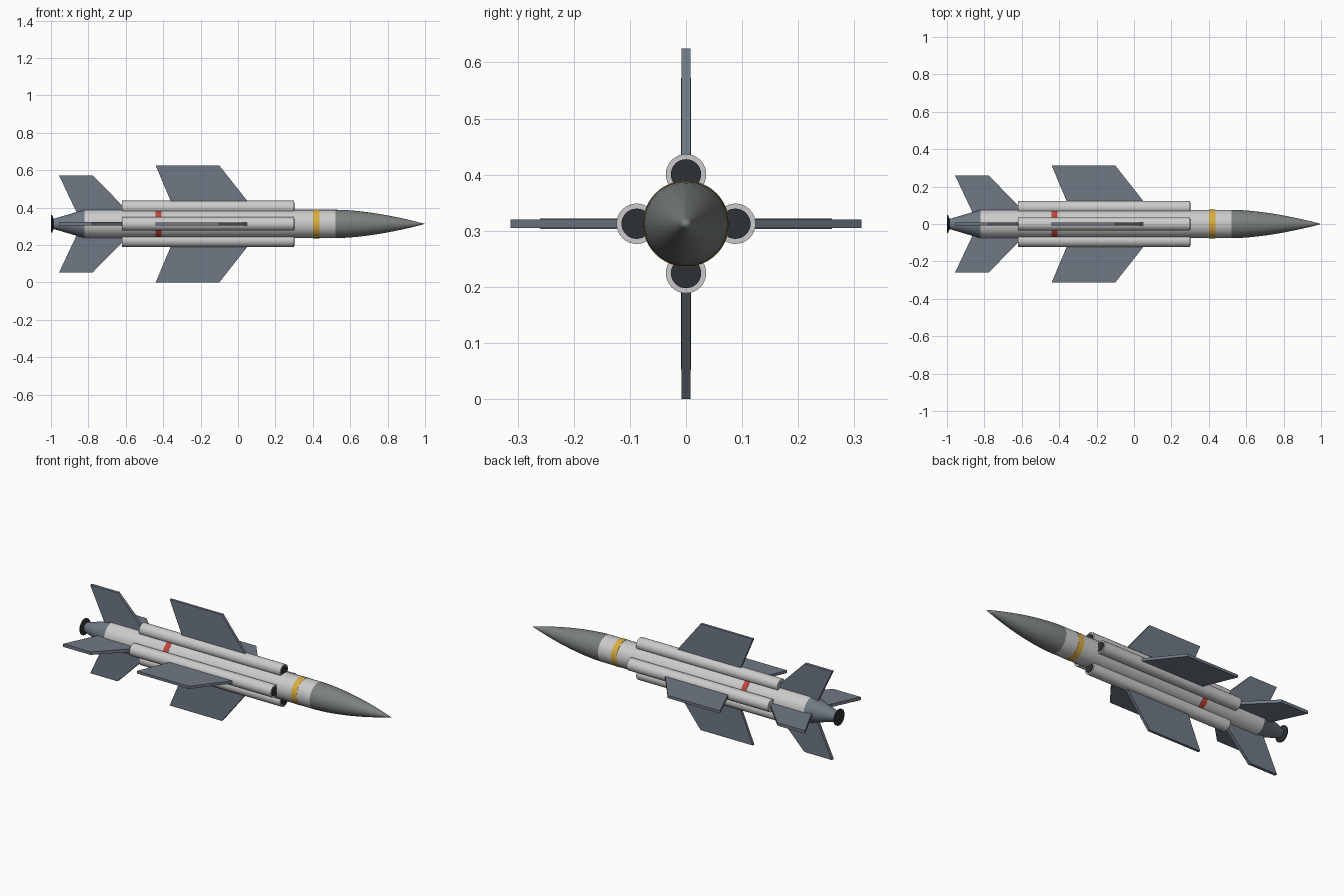
import bpy, bmesh, math
from mathutils import Matrix, Vector

if "Cube" in bpy.data.objects:
    bpy.data.objects.remove(bpy.data.objects["Cube"])

AXIS = 0.3125   # height of the missile centreline
R = 0.076       # body radius


def material(name, rgb):
    m = bpy.data.materials.new(name)
    m.diffuse_color = (*rgb, 1)
    m.use_nodes = True
    m.node_tree.nodes["Principled BSDF"].inputs["Base Color"].default_value = m.diffuse_color
    return m


WHITE = material("pale_grey", (0.60, 0.63, 0.60))
NOSE = material("nose_grey", (0.20, 0.22, 0.21))
SLATE = material("slate", (0.16, 0.19, 0.23))
DARK = material("dark", (0.025, 0.03, 0.035))
YELLOW = material("yellow", (0.70, 0.42, 0.05))
RED = material("red", (0.55, 0.06, 0.04))


def finish(name, bm, mat, smooth=False):
    bmesh.ops.recalc_face_normals(bm, faces=bm.faces)
    mesh = bpy.data.meshes.new(name)
    bm.to_mesh(mesh)
    bm.free()
    ob = bpy.data.objects.new(name, mesh)
    bpy.context.collection.objects.link(ob)
    mesh.materials.append(mat)
    if smooth:
        bpy.ops.object.select_all(action='DESELECT')
        ob.select_set(True)
        bpy.context.view_layer.objects.active = ob
        bpy.ops.object.shade_smooth_by_angle(angle=math.radians(30))
    return ob


def lathe(name, profile, mat, offset=(0, 0), segs=48):
    """Spin (x, radius) points around an x-parallel axis."""
    bm = bmesh.new()
    vs = [bm.verts.new((x, 0, r)) for x, r in profile]
    edges = [bm.edges.new(p) for p in zip(vs, vs[1:])]
    bmesh.ops.spin(bm, geom=vs + edges, cent=(0, 0, 0), axis=(1, 0, 0),
                   angle=math.tau, steps=segs, use_duplicate=False)
    bmesh.ops.remove_doubles(bm, verts=bm.verts, dist=1e-5)
    bmesh.ops.translate(bm, verts=bm.verts, vec=(0, offset[0], AXIS + offset[1]))
    return finish(name, bm, mat, True)


def fin(name, outline, thick, angle, mat):
    """Flat plate from (x, radius) outline, turned about the centreline."""
    bm = bmesh.new()
    f = bm.faces.new([bm.verts.new((x, -thick / 2, r)) for x, r in outline])
    ext = bmesh.ops.extrude_face_region(bm, geom=[f])
    moved = [v for v in ext["geom"] if isinstance(v, bmesh.types.BMVert)]
    bmesh.ops.translate(bm, verts=moved, vec=(0, thick, 0))
    bm.transform(Matrix.Translation(Vector((0, 0, AXIS))) @ Matrix.Rotation(angle, 4, 'X'))
    return finish(name, bm, mat)


def cylinder(name, x0, x1, r, mat, offset=(0, 0), segs=48):
    return lathe(name, [(x0, 0), (x0, r), (x1, r), (x1, 0)], mat, offset, segs)


# Fuselage, nose and tail
cylinder("body", -0.82, 0.52, R, WHITE)
nose_pts = [(0.52 + 0.48 * t, R * (1 - t ** 1.7)) for t in [i / 12 for i in range(13)]]
lathe("nose_cone", [(0.52, 0)] + nose_pts, NOSE)
lathe("tail_cone", [(-0.82, 0), (-0.82, R), (-0.99, 0.026), (-0.99, 0)], SLATE)
lathe("nozzle", [(-0.985, 0), (-0.985, 0.025), (-0.994, 0.047), (-1.0, 0.047),
                 (-1.0, 0.038), (-0.996, 0)], DARK)

# Painted bands
cylinder("yellow_band", 0.40, 0.435, R + 0.001, YELLOW)
cylinder("red_band", -0.44, -0.408, R + 0.001, RED)

# Four intake tubes, wings and tail fins in a cross
wing = [(-0.355, 0.11), (0.06, 0.11), (-0.10, 0.3125), (-0.44, 0.3125)]
tail = [(-0.86, 0.055), (-0.575, 0.055), (-0.778, 0.26), (-0.957, 0.26)]
for i, side in enumerate(("top", "left", "bottom", "right")):
    a = i * math.pi / 2
    off = (-math.sin(a) * 0.088, math.cos(a) * 0.088)
    cylinder("intake_tube_" + side, -0.62, 0.30, 0.036, WHITE, off, 32)
    cylinder("intake_mouth_" + side, 0.29, 0.303, 0.027, DARK, off, 32)
    fin("wing_" + side, wing, 0.0155, a, SLATE)
    fin("tail_fin_" + side, tail, 0.018, a, SLATE)
